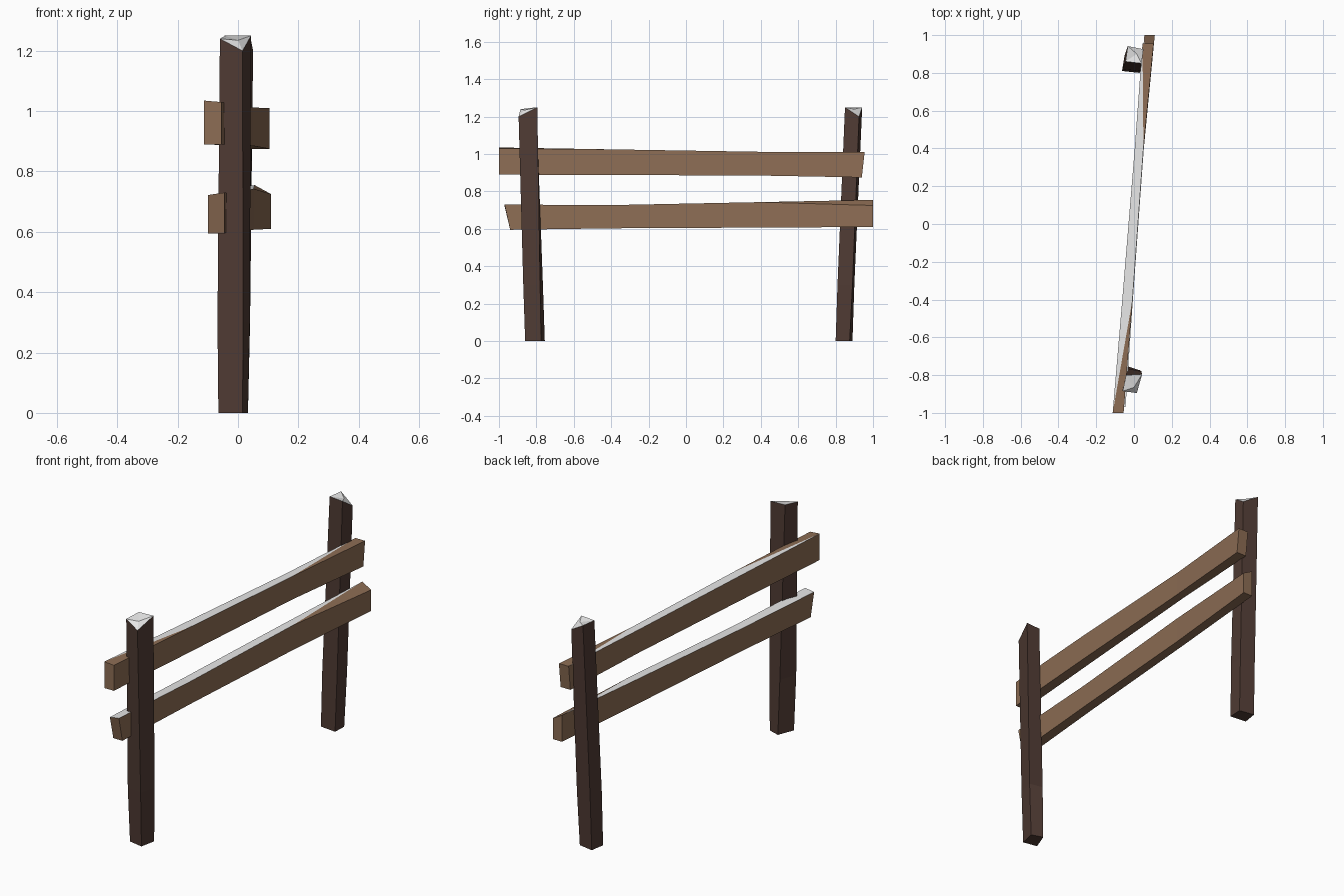
import bpy, bmesh

cube = bpy.data.objects.get("Cube")
if cube:
    bpy.data.objects.remove(cube, do_unlink=True)


def material(name, rgb):
    m = bpy.data.materials.new(name)
    m.use_nodes = True
    m.diffuse_color = (*rgb, 1)
    m.node_tree.nodes["Principled BSDF"].inputs["Base Color"].default_value = (*rgb, 1)
    return m


POST = material("dark_brown_wood", (0.08, 0.044, 0.034))
RAIL = material("light_brown_wood", (0.27, 0.155, 0.09))
SNOW = material("snow", (0.8, 0.8, 0.8))


def loft(bm, rings):
    """Join four-cornered rings with side faces; return the vertex rings and faces."""
    vs = [[bm.verts.new(p) for p in ring] for ring in rings]
    sides = []
    for a, b in zip(vs, vs[1:]):
        sides.append([bm.faces.new((a[i], a[(i + 1) % 4], b[(i + 1) % 4], b[i])) for i in range(4)])
    return vs, sides


def finish(bm, name, wood):
    bmesh.ops.recalc_face_normals(bm, faces=bm.faces)
    me = bpy.data.meshes.new(name)
    bm.to_mesh(me)
    bm.free()
    me.materials.append(wood)
    me.materials.append(SNOW)
    bpy.context.collection.objects.link(bpy.data.objects.new(name, me))


def post(name, bottom, middle, top, heart):
    """Leaning four-sided stake with a chipped, snowy top."""
    bm = bmesh.new()
    rings = [[(x, y, 0.0) for x, y in bottom], [(x, y, 0.3) for x, y in middle], top]
    vs, _ = loft(bm, rings)
    bm.faces.new(vs[0])
    centre = bm.verts.new(heart)
    for i in range(4):
        bm.faces.new((vs[-1][i], vs[-1][(i + 1) % 4], centre)).material_index = 1
    finish(bm, name, POST)


def rail(name, stations, bare_ends):
    """Board along y; station = (y top, y bottom, left x, right x, low z, left top z, right top z)."""
    bm = bmesh.new()
    rings = [[(l, yb, z), (r, yb, z), (r, yt, zr), (l, yt, zl)]
             for yt, yb, l, r, z, zl, zr in stations]
    vs, sides = loft(bm, rings)
    bm.faces.new(vs[0])
    bm.faces.new(vs[-1])
    for k, faces in enumerate(sides):
        faces[2].material_index = 1
        # Snow thins out to one edge at the bare ends
        if k in bare_ends:
            inner, outer = (vs[k + 1], vs[k]) if k == 0 else (vs[k], vs[k + 1])
            bm.faces.remove(faces[2])
            bm.faces.new((outer[3], inner[2], inner[3])).material_index = 1
            bm.faces.new((outer[3], outer[2], inner[2]))
    finish(bm, name, RAIL)


# Posts
post("front_post",
     [(-0.065, -0.845), (0.015, -0.86), (0.033, -0.775), (-0.03, -0.755)],
     [(-0.068, -0.86), (0.017, -0.87), (0.039, -0.78), (-0.035, -0.765)],
     [(-0.06, -0.885, 1.24), (0.015, -0.895, 1.2), (0.043, -0.795, 1.25), (-0.042, -0.80, 1.25)],
     (0.0, -0.865, 1.235))
post("back_post",
     [(-0.063, 0.81), (0.03, 0.80), (0.033, 0.875), (-0.05, 0.89)],
     [(-0.062, 0.82), (0.035, 0.81), (0.04, 0.89), (-0.047, 0.90)],
     [(-0.045, 0.86, 1.25), (0.04, 0.85, 1.25), (0.05, 0.925, 1.2), (-0.033, 0.942, 1.25)],
     (0.015, 0.90, 1.24))

# Rails
rail("upper_rail", [
    (-1.0, -1.0, -0.113, -0.055, 0.89, 1.035, 1.03),
    (-0.4, -0.4, -0.062, -0.008, 0.888, 1.025, 1.025),
    (0.4, 0.4, 0.004, 0.05, 0.885, 1.012, 1.012),
    (0.955, 0.94, 0.045, 0.104, 0.875, 1.01, 1.01)], (0, 2))
rail("lower_rail", [
    (-0.97, -0.94, -0.10, -0.045, 0.595, 0.722, 0.73),
    (-0.4, -0.4, -0.058, -0.006, 0.603, 0.727, 0.727),
    (0.4, 0.4, 0.004, 0.052, 0.607, 0.743, 0.743),
    (1.0, 1.0, 0.055, 0.11, 0.61, 0.755, 0.725)], (2,))
